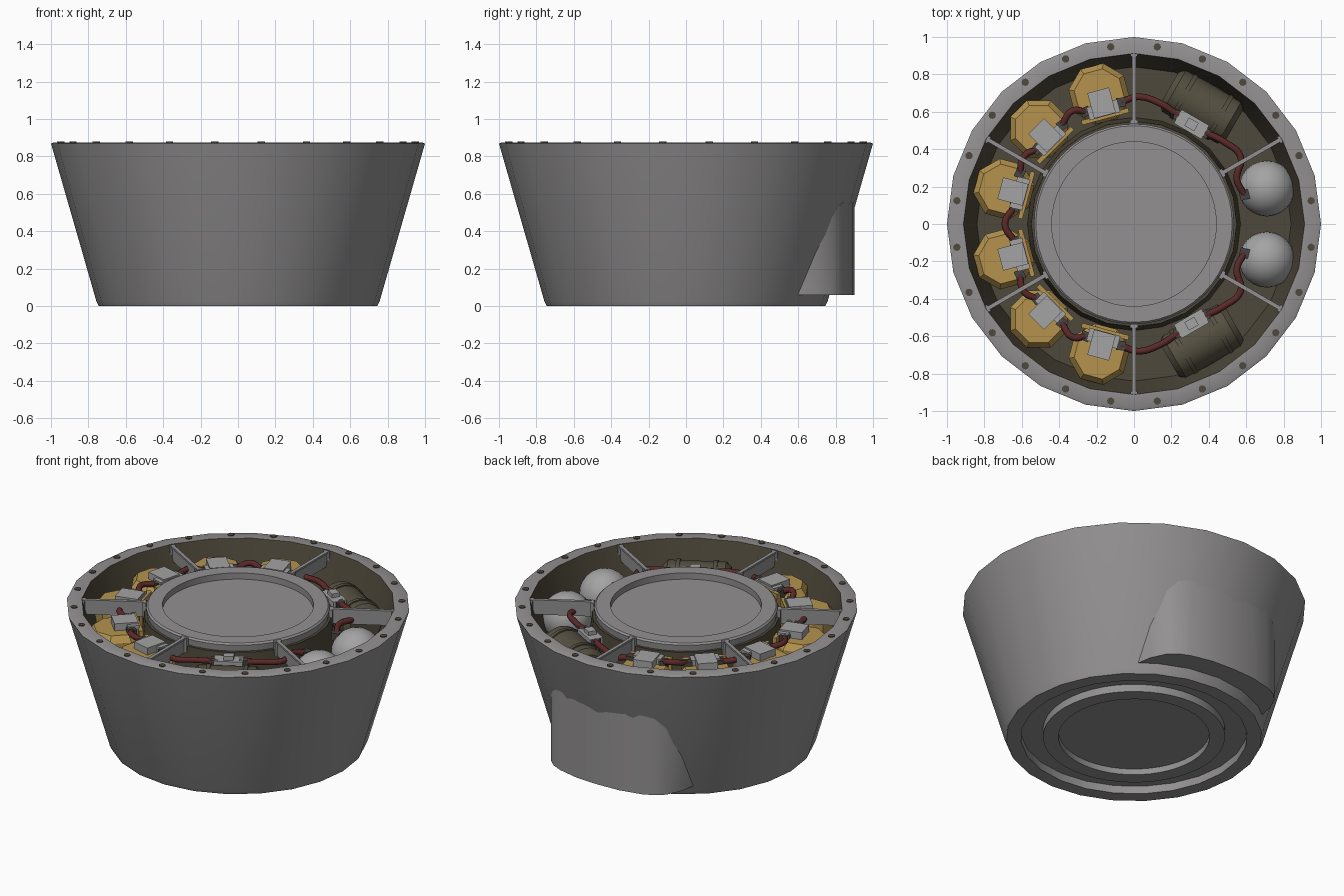
import bpy, bmesh, math
from mathutils import Matrix, Vector

if "Cube" in bpy.data.objects:
    bpy.data.objects.remove(bpy.data.objects["Cube"])

def mat(name, r, g, b):
    m = bpy.data.materials.new(name)
    m.diffuse_color = (r, g, b, 1)
    m.use_nodes = True
    m.node_tree.nodes["Principled BSDF"].inputs["Base Color"].default_value = m.diffuse_color
    return m

GREY = mat("hull_grey", .29, .28, .28)
LIGHT = mat("light_grey", .37, .37, .37)
BROWN = mat("dark_olive_brown", .078, .066, .043)
BARREL = mat("barrel_brown", .092, .08, .053)
GOLD = mat("gold_foil", .46, .29, .075)
RED = mat("cable_red", .105, .022, .022)
DARK = mat("collar_dark", .06, .058, .055)

def finish(name, bm, m, smooth=True, recalc=False):
    if recalc:
        bmesh.ops.recalc_face_normals(bm, faces=bm.faces)
    me = bpy.data.meshes.new(name)
    bm.to_mesh(me)
    bm.free()
    me.materials.append(m)
    if smooth:
        me.shade_smooth()
        me.set_sharp_from_angle(angle=math.radians(32))
    ob = bpy.data.objects.new(name, me)
    bpy.context.collection.objects.link(ob)
    return ob

def lathe(name, prof, m, n=24, M=Matrix()):
    """Spin a (radius, height) profile about z."""
    bm = bmesh.new()
    rings = []
    for r, z in prof:
        if r == 0:
            rings.append([bm.verts.new(M @ Vector((0, 0, z)))] * n)
        else:
            rings.append([bm.verts.new(M @ Vector((r * math.cos(2 * math.pi * k / n),
                          r * math.sin(2 * math.pi * k / n), z))) for k in range(n)])
    for a, b in zip(rings, rings[1:]):
        for k in range(n):
            j = (k + 1) % n
            bm.faces.new(list(dict.fromkeys([a[k], a[j], b[j], b[k]])))
    return finish(name, bm, m)

def polar(az, r, z):
    """Frame at an azimuth: local x radial, y tangential."""
    return Matrix.Rotation(math.radians(az), 4, 'Z') @ Matrix.Translation((r, 0, z))

def box(name, az, r, z, size, m):
    bm = bmesh.new()
    bmesh.ops.create_cube(bm, size=1, matrix=polar(az, r, z) @ Matrix.Diagonal((*size, 1)))
    return finish(name, bm, m, False)

def cable(name, pts):
    cu = bpy.data.curves.new(name, 'CURVE')
    cu.dimensions = '3D'
    cu.bevel_depth = .018
    cu.bevel_resolution = 2
    cu.resolution_u = 6
    cu.use_fill_caps = True
    sp = cu.splines.new('BEZIER')
    sp.bezier_points.add(len(pts) - 1)
    for p, co in zip(sp.bezier_points, pts):
        p.co = co
        p.handle_left_type = p.handle_right_type = 'AUTO'
    cu.materials.append(RED)
    bpy.context.collection.objects.link(bpy.data.objects.new(name, cu))
    # dark collar at each end
    for e in (pts[0], pts[-1]):
        az = math.degrees(math.atan2(e[1], e[0]))
        box(name + "_collar", az, math.hypot(e[0], e[1]), e[2] - .01, (.05, .05, .05), DARK)

# Tapered outer hull with rolled rim
lathe("outer_hull", [(.53, .05), (.66, .05), (.66, 0), (.745, 0), (.757, .025),
                     (.998, .862), (1, .868), (.985, .875), (.912, .875)], GREY)
# Equipment bay: inner wall, floor and core side
lathe("bay_lining", [(.912, .875), (.84, .6), (.57, .6), (.55, .8), (.55, .82), (.53, .82)], BROWN)
# Core end plates, each with a shallow recess
lathe("core_top_plate", [(.53, .81), (.535, .86), (.525, .87), (.44, .87), (.44, .83), (0, .83)], GREY, 48)
lathe("core_bottom_plate", [(0, .04), (.44, .04), (.44, .002), (.53, .002), (.53, .06)], GREY, 48)

# Bulge on the back, its upper edge following the hull taper
half = [(.47, .60), (.455, .69), (.41, .785), (.36, .83), (.29, .862), (.15, .893)]
plan = half + [(0, .9)] + [(-x, y) for x, y in reversed(half)]
bm = bmesh.new()
lo = [bm.verts.new((x, y, .06)) for x, y in plan]
hi = [bm.verts.new((x, y, max(.065, (math.hypot(x, y) - .75) / .288 + .012))) for x, y in plan]
for i in range(len(plan) - 1):
    bm.faces.new((lo[i], lo[i + 1], hi[i + 1], hi[i]))
bm.faces.new(lo[::-1])
finish("back_bulge", bm, GREY)

# Rim bolts
for k in range(24):
    lathe("rim_bolt", [(.02, .87), (.02, .879), (0, .879)], BROWN, 8,
          polar(7.5 + 15 * k, .955, 0))

# Spoke beams: thin web, top flange and end brackets
for k in range(6):
    az = 30 + 60 * k
    box("spoke_web", az, .73, .82, (.37, .01, .09), GREY)
    box("spoke_flange", az, .725, .865, (.38, .022, .012), GREY)
    box("spoke_inner_bracket", az, .545, .825, (.02, .045, .09), GREY)
    box("spoke_outer_bracket", az, .905, .84, (.02, .04, .06), GREY)

# Gold tanks with control boxes
for az in (105, 135, 165, 195, 225, 255):
    M = polar(az, .72, 0) @ Matrix.Rotation(math.pi / 8, 4, 'Z')
    lathe("gold_tank", [(.15, .6), (.165, .66), (.165, .75), (.135, .79), (0, .79)], GOLD, 8, M)
    box("gold_panel", az, .595, .71, (.025, .26, .2), GOLD)
    box("control_box", az, .67, .80, (.14, .12, .07), LIGHT)
    box("control_box_base", az, .632, .795, (.07, .17, .06), LIGHT)

for s, side in ((1, "back"), (-1, "front")):
    # Pressure sphere
    bm = bmesh.new()
    bmesh.ops.create_uvsphere(bm, u_segments=24, v_segments=14, radius=.15,
                              matrix=polar(15 * s, .735, .68))
    finish(side + "_pressure_sphere", bm, LIGHT)
    # Barrel lying across the bay, with two hoops
    M = polar(60 * s, .725, .675) @ Matrix.Rotation(math.pi / 2, 4, 'X')
    lathe(side + "_barrel", [(0, -.2), (.1, -.2), (.13, -.17), (.13, .17), (.1, .2), (0, .2)],
          BARREL, 20, M)
    for h in (-.11, .11):
        lathe(side + "_barrel_hoop", [(.128, h - .012), (.138, h - .012), (.138, h + .012),
              (.128, h + .012)], BARREL, 20, M)
    # Valve block beside the barrel
    box(side + "_valve_block", 60 * s, .615, .785, (.085, .17, .05), LIGHT)
    box(side + "_valve_cap", 60 * s, .615, .82, (.05, .06, .03), LIGHT)
    # Cables linking the equipment
    for pts in ([(.59, .155, .78), (.55, .24, .80), (.57, .36, .80), (.48, .44, .80), (.38, .49, .795)],
                [(.24, .58, .795), (.13, .65, .80), (.02, .68, .79), (-.07, .65, .80)],
                [(-.26, .60, .80), (-.33, .605, .82), (-.385, .53, .80)],
                [(-.52, .40, .80), (-.59, .36, .81), (-.61, .27, .80)]):
        cable(side + "_cable", [(x, y * s, z) for x, y, z in pts])
cable("left_cable", [(-.64, .09, .80), (-.69, 0, .81), (-.64, -.09, .80)])
